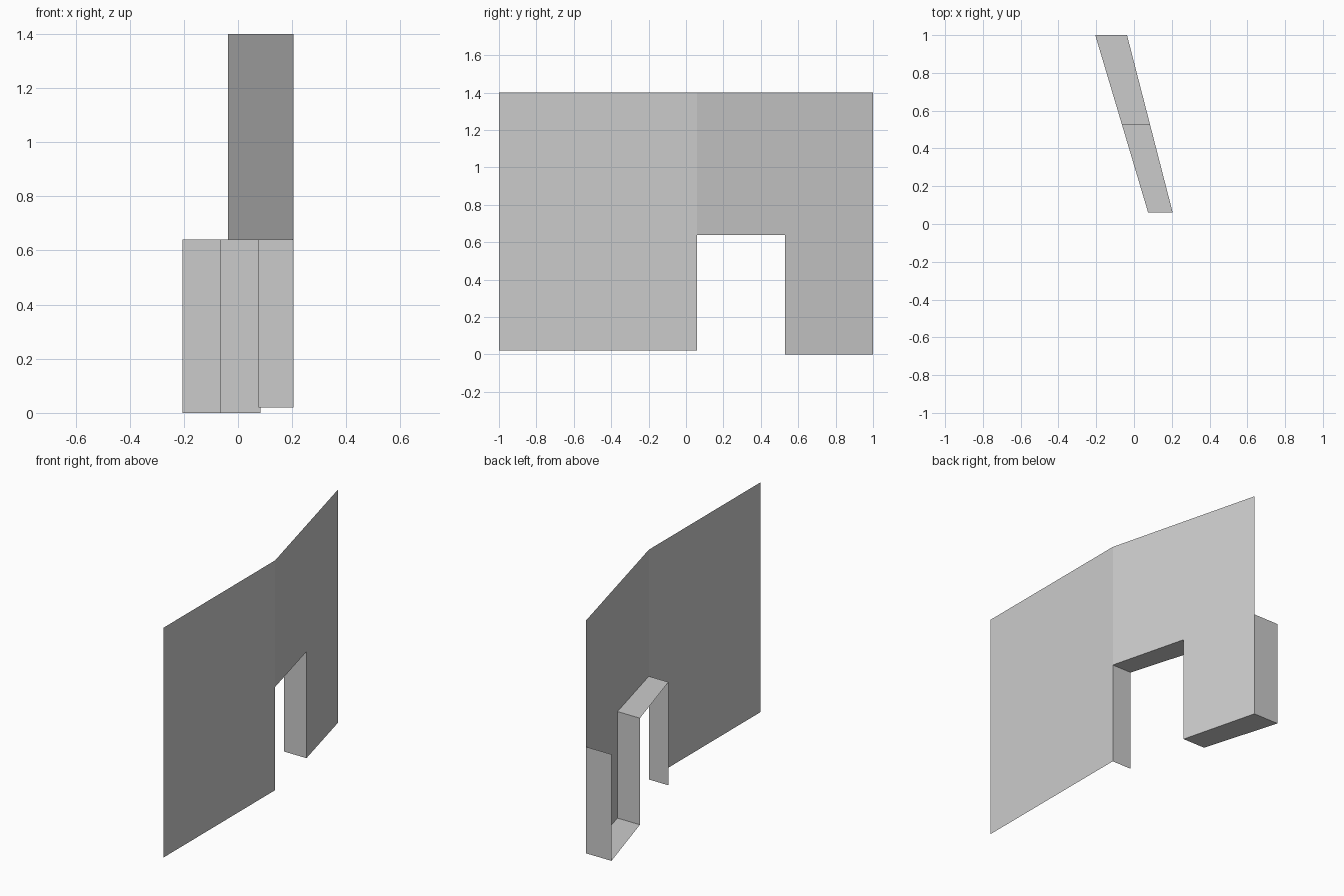
import bpy
import bmesh

cube = bpy.data.objects.get("Cube")
if cube:
    bpy.data.objects.remove(cube, do_unlink=True)

# Single plain grey
grey = bpy.data.materials.new("light_grey")
grey.use_nodes = True
COLOUR = (0.6, 0.6, 0.6, 1)
grey.diffuse_color = COLOUR
grey.node_tree.nodes["Principled BSDF"].inputs["Base Color"].default_value = COLOUR

# Key positions: y of corner, pillar and back end; heights
FRONT, CORNER, PILLAR, BACK = -1.0, 0.06, 0.53, 1.0
TOP, HEAD, SILL = 1.4, 0.64, 0.02


def along(y, x_corner, x_back):
    """x on the slanting line between the corner and the back end."""
    return x_corner + (x_back - x_corner) * (y - CORNER) / (BACK - CORNER)


def outer(y):
    return 0.205 if y <= CORNER else along(y, 0.205, -0.037)


def inner(y):
    return along(y, 0.075, -0.205)


def add_sheet(name, polygons):
    bm = bmesh.new()
    for points in polygons:
        bm.faces.new([bm.verts.new(p) for p in points])
    bmesh.ops.remove_doubles(bm, verts=bm.verts, dist=0.0001)
    mesh = bpy.data.meshes.new(name)
    bm.to_mesh(mesh)
    bm.free()
    mesh.materials.append(grey)
    obj = bpy.data.objects.new(name, mesh)
    bpy.context.collection.objects.link(obj)
    return obj


def wall(outline):
    return [(outer(y), y, z) for y, z in outline]


# Straight wall
add_sheet("straight_wall", [wall([
    (FRONT, SILL), (CORNER, SILL), (CORNER, TOP), (FRONT, TOP)])])

# Slanting wall, with the doorway left open below the head
add_sheet("slanting_wall", [
    wall([(CORNER, HEAD), (PILLAR, HEAD), (PILLAR, TOP), (CORNER, TOP)]),
    wall([(PILLAR, 0), (BACK, 0), (BACK, HEAD), (PILLAR, HEAD)]),
    wall([(PILLAR, HEAD), (BACK, HEAD), (BACK, TOP), (PILLAR, TOP)])])

# Returns round the doorway, under the pillar and up its back end
path = [(CORNER, SILL), (CORNER, HEAD), (PILLAR, HEAD),
        (PILLAR, 0), (BACK, 0), (BACK, HEAD)]
add_sheet("doorway_returns", [
    [(outer(a), a, za), (inner(a), a, za), (inner(b), b, zb), (outer(b), b, zb)]
    for (a, za), (b, zb) in zip(path, path[1:])])
